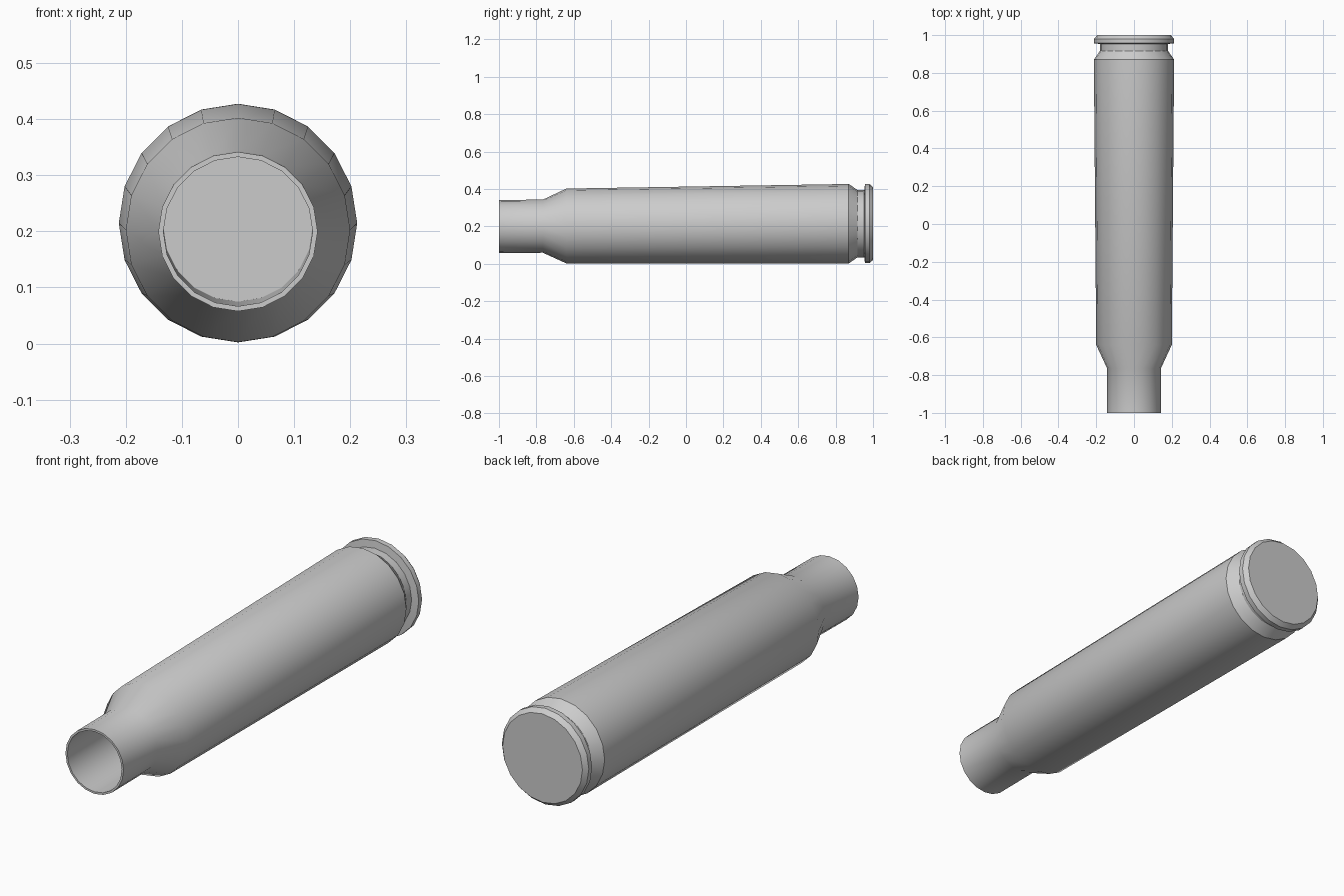
import bpy, bmesh, math

if "Cube" in bpy.data.objects:
    bpy.data.objects.remove(bpy.data.objects["Cube"])

SIDES = 20
TILT = 0.008      # the case lies on its tapered side, so its axis rises slightly
AXIS_Z = 0.1995   # axis height at the mouth


def lathe(name, profile):
    """Revolve (y, radius) pairs about the long axis, capping both ends."""
    bm = bmesh.new()
    rings = []
    for y, r in profile:
        cz = AXIS_Z + TILT * (y + 1)
        ring = []
        for i in range(SIDES):
            a = 2 * math.pi * i / SIDES
            dz = r * math.cos(a)
            ring.append(bm.verts.new((r * math.sin(a), y, cz + dz)))
        rings.append(ring)
    for a, b in zip(rings, rings[1:]):
        for i in range(SIDES):
            j = (i + 1) % SIDES
            bm.faces.new((a[i], a[j], b[j], b[i]))
    bm.faces.new(rings[0])
    bm.faces.new(rings[-1])
    bmesh.ops.recalc_face_normals(bm, faces=bm.faces)
    mesh = bpy.data.meshes.new(name)
    bm.to_mesh(mesh)
    bm.free()
    obj = bpy.data.objects.new(name, mesh)
    bpy.context.collection.objects.link(obj)
    bpy.ops.object.select_all(action='DESELECT')
    obj.select_set(True)
    bpy.context.view_layer.objects.active = obj
    bpy.ops.object.shade_smooth_by_angle(angle=math.radians(30))
    return obj


lathe("cartridge_case", [
    # bore
    (0.0, 0.133), (-1.0, 0.133),
    # neck and shoulder
    (-1.0, 0.142), (-0.765, 0.142), (-0.64, 0.200),
    # tapered body and bevel into the groove
    (0.87, 0.2125), (0.917, 0.180),
    # extractor groove and rim
    (0.953, 0.180), (0.957, 0.212), (0.98, 0.212), (1.0, 0.195),
])
